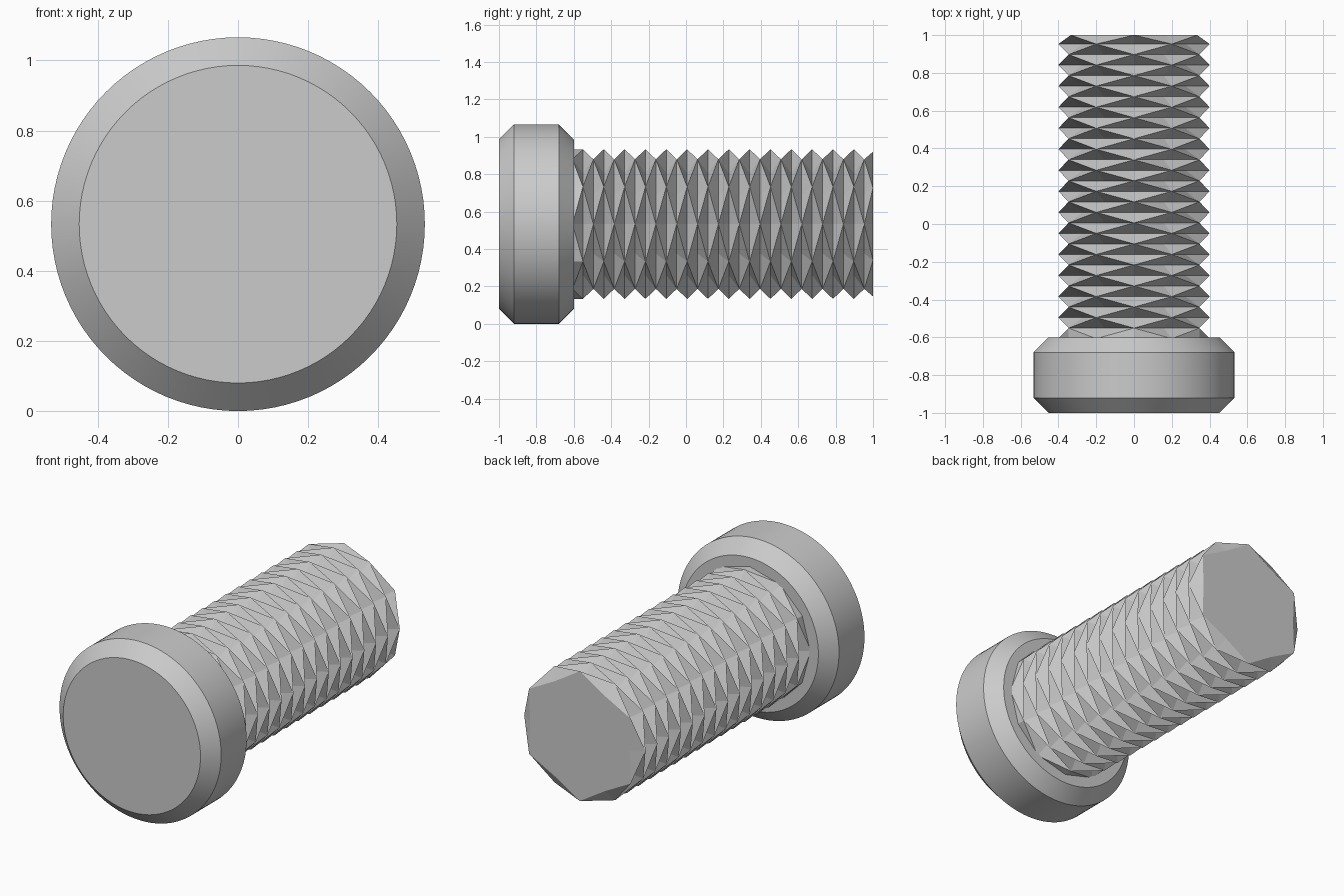
import bpy, bmesh, math

cube = bpy.data.objects.get("Cube")
if cube:
    bpy.data.objects.remove(cube, do_unlink=True)

HEAD_R = 0.533      # head radius, also the height of the axis
PEAK, PIT = 0.40, 0.315
STEP = 0.0557       # spacing of the knurl rows along the shank
SIDES = 12

steel = bpy.data.materials.new("grey steel")
steel.use_nodes = True
grey = (0.6, 0.6, 0.6, 1)
steel.diffuse_color = grey
steel.node_tree.nodes["Principled BSDF"].inputs["Base Color"].default_value = grey


def ring(bm, y, radii):
    """Add a ring of vertices around the y axis."""
    n = len(radii)
    return [bm.verts.new((r * math.cos(2 * math.pi * i / n), y,
                          HEAD_R + r * math.sin(2 * math.pi * i / n)))
            for i, r in enumerate(radii)]


def finish(bm, name):
    bmesh.ops.recalc_face_normals(bm, faces=bm.faces)
    mesh = bpy.data.meshes.new(name)
    bm.to_mesh(mesh)
    bm.free()
    mesh.materials.append(steel)
    obj = bpy.data.objects.new(name, mesh)
    bpy.context.collection.objects.link(obj)
    return obj


# Round head with a chamfer on both rims
bm = bmesh.new()
profile = [(-1.0, 0.453), (-0.92, HEAD_R), (-0.68, HEAD_R), (-0.6, 0.453)]
rings = [ring(bm, y, [r] * 96) for y, r in profile]
for a, b in zip(rings, rings[1:]):
    for i in range(96):
        bm.faces.new((a[i - 1], a[i], b[i], b[i - 1]))
bm.faces.new(rings[0])
bm.faces.new(rings[-1])
head = finish(bm, "bolt_head")
bpy.ops.object.select_all(action='DESELECT')
head.select_set(True)
bpy.context.view_layer.objects.active = head
bpy.ops.object.shade_smooth_by_angle(angle=math.radians(25))

# Knurled shank: staggered peaks and pits, the first row a plain band
bm = bmesh.new()
first, last = -11, 18


def is_peak(i, row):
    return (i + row) % 2 == 1


rings = []
for row in range(first, last + 1):
    radii = [PEAK if row == first or is_peak(i, row) else PIT for i in range(SIDES)]
    y = 0.006 + row * STEP
    if row == last:   # end cut just short of the last peaks
        cut = (y - 1.0) / STEP
        radii = [r + (PEAK + PIT - 2 * r) * cut for r in radii]
        y = 1.0
    rings.append(ring(bm, y, radii))
for k, (a, b) in enumerate(zip(rings, rings[1:])):
    for i in range(SIDES):
        j = (i + 1) % SIDES
        # the sharp ridges run diagonally from peak to peak
        if is_peak(i, first + k):
            bm.faces.new((a[i], a[j], b[j]))
            bm.faces.new((a[i], b[j], b[i]))
        else:
            bm.faces.new((a[i], a[j], b[i]))
            bm.faces.new((a[j], b[j], b[i]))
bm.faces.new(rings[0])
bm.faces.new(rings[-1])
finish(bm, "knurled_shank")
